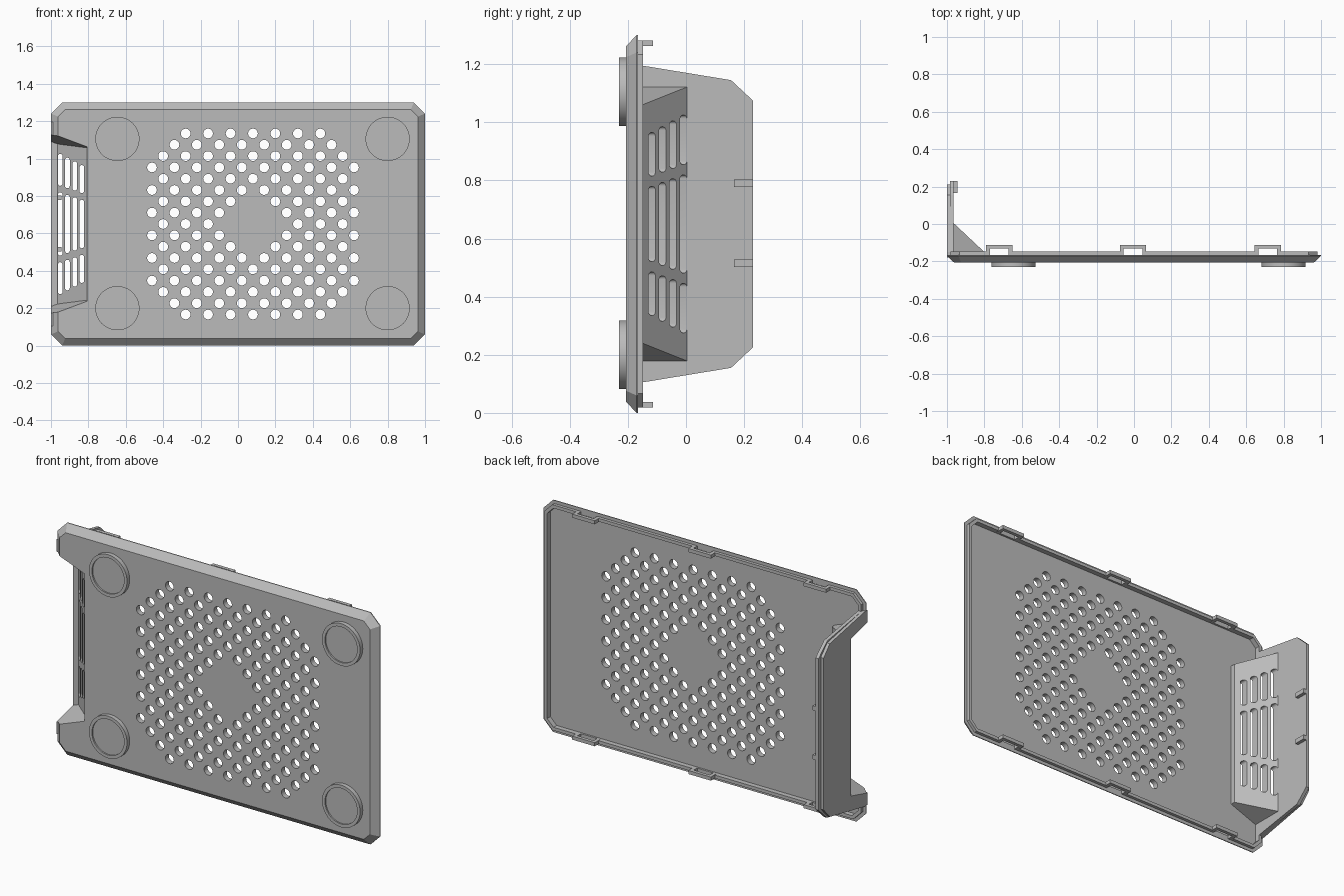
import bpy, bmesh, math

cube = bpy.data.objects.get("Cube")
if cube:
    bpy.data.objects.remove(cube, do_unlink=True)

MID = 0.65          # height of the horizontal mirror plane
grey = bpy.data.materials.new("mid_grey")
grey.use_nodes = True
grey.diffuse_color = (0.5, 0.5, 0.5, 1)
grey.node_tree.nodes["Principled BSDF"].inputs["Base Color"].default_value = (0.5, 0.5, 0.5, 1)


def add_loft(bm, rings):
    """Bridge matching rings of points and cap both ends."""
    loops = [[bm.verts.new(p) for p in ring] for ring in rings]
    n = len(loops[0])
    for a, b in zip(loops, loops[1:]):
        for i in range(n):
            j = (i + 1) % n
            bm.faces.new((a[i], a[j], b[j], b[i]))
    bm.faces.new(loops[0][::-1])
    bm.faces.new(loops[-1])


def make(name, lofts):
    bm = bmesh.new()
    for rings in lofts:
        add_loft(bm, rings)
    bmesh.ops.recalc_face_normals(bm, faces=bm.faces)
    mesh = bpy.data.meshes.new(name)
    bm.to_mesh(mesh)
    bm.free()
    mesh.materials.append(grey)
    ob = bpy.data.objects.new(name, mesh)
    bpy.context.collection.objects.link(ob)
    return ob


def box(x0, x1, y0, y1, z0, z1):
    return [[(x0, y0, z), (x1, y0, z), (x1, y1, z), (x0, y1, z)] for z in (z0, z1)]


def circle(x, y, z, r, n):
    return [(x + r * math.cos(math.tau * i / n), y, z + r * math.sin(math.tau * i / n))
            for i in range(n)]


def cut(ob, *cutters):
    for c in cutters:
        c.hide_render = True
        mod = ob.modifiers.new("cut", "BOOLEAN")
        mod.operation, mod.solver, mod.object = "DIFFERENCE", "EXACT", c
        bpy.context.view_layer.objects.active = ob
        bpy.ops.object.modifier_apply(modifier=mod.name)


def octagon(inset, y):
    w, h, c = 1 - inset, MID - inset, 0.06 - 0.586 * inset
    quarter = [(w, h - c), (w - c, h)]
    pts = quarter + [(-x, z) for x, z in quarter[::-1]]
    pts += [(-x, -z) for x, z in pts]
    return [(x, y, MID + z) for x, z in pts]


# Panel with bevelled rim and raised inner lip
panel = make("panel", [[octagon(*r) for r in (
    (0.038, -0.206), (0, -0.17), (0, -0.165), (0.018, -0.165),
    (0.018, -0.148), (0.036, -0.148), (0.036, -0.176))]])

# Side wall: outer skin and slightly longer inner layer
def wall_rings(x0, x1, trim):
    half = [(-0.18, 0.545), (-0.15, 0.545), (0.155, 0.495 - trim / 2), (0.23 - trim, 0.425)]
    outline = half + [(y, -z) for y, z in half[::-1]]
    return [[(x, y, MID + z) for y, z in outline] for x in (x0, x1)]


wall_skin = make("side_wall_skin", [wall_rings(-1, -0.983, 0.02)])
wall_layer = make("side_wall_inner_layer", [wall_rings(-0.983, -0.964, 0)])
make("wall_tabs", [box(-0.983, -0.945, 0.165, 0.23, MID + z - 0.0125, MID + z + 0.0125)
                   for z in (-0.135, 0.14)])

# Slanted corner pocket with tapered ends
def pocket_rings(plan, taper):
    def half(x, y):
        return 0.41 + 0.375 * (-0.8 - x) - taper * (y + 0.205)
    return [[(x, y, MID + s * half(x, y)) for x, y in plan] for s in (-1, 1)]


pocket = make("vent_pocket", [pocket_rings(
    [(-0.8, -0.185), (-0.8, -0.15), (-0.965, 0.005), (-0.98, 0.005), (-0.98, -0.185)], 0)])
hollow = make("pocket_cutter", [pocket_rings(
    [(-0.806, -0.3), (-0.806, -0.185), (-0.965, -0.035), (-1.1, -0.035), (-1.1, -0.3)], 0.26)])

# Rounded vent slots, three rows that lengthen towards the wall
def slot(x, z0, z1, r=0.0125, n=8):
    arc = [(r * math.cos(math.pi * i / n), r * math.sin(math.pi * i / n)) for i in range(n + 1)]
    pts = [(x + a, z1 - r + b) for a, b in arc] + [(x - a, z0 + r - b) for a, b in arc]
    return [[(px, y, pz) for px, pz in pts] for y in (-0.4, 0.1)]


slots = []
for i in range(4):
    x, h = -0.835 - 0.0385 * i, 0.13 + 0.013 * i
    lo, hi = h + 0.035, 0.315 + 0.02 * i
    slots += [slot(x, MID + a, MID + b) for a, b in ((-h, h), (lo, hi), (-hi, -lo))]
slot_cutter = make("slot_cutter", slots)

# Staggered round vent holes in an octagon with an empty middle
holes = []
for j in range(-8, 9):
    for m in range(-9, 10):
        if (m + j) % 2 == 0 and 2 < abs(m) + abs(j) <= 14:
            holes.append([circle(0.08 + 0.06 * m, y, MID + 0.0605 * j, 0.026, 20)
                          for y in (-0.3, -0.1)])
hole_cutter = make("hole_cutter", holes)

# Snap clips on the top and bottom lips, with gaps in the lip below them
clips, gaps = [], []
for cx in (-0.72, -0.005, 0.715):
    for s in (-1, 1):
        z0, z1 = sorted((MID + s * 0.612, MID + s * 0.632))
        clips.append(box(cx - 0.07, cx + 0.07, -0.132, -0.113, z0, z1))
        for side in (-1, 1):
            a, b = sorted((cx + side * 0.05, cx + side * 0.07))
            clips.append(box(a, b, -0.165, -0.132, z0, z1))
        gaps.append(box(cx - 0.05, cx + 0.05, -0.165, -0.1, z0 - 0.01, z1 + 0.01))
make("snap_clips", clips)
gap_cutter = make("gap_cutter", gaps)

cut(panel, hole_cutter, gap_cutter, hollow)
cut(wall_skin, hollow)
cut(wall_layer, hollow)
cut(pocket, hollow, slot_cutter)
for c in (hollow, slot_cutter, hole_cutter, gap_cutter):
    bpy.data.objects.remove(c, do_unlink=True)

# Round feet with a shallow dish
feet = [make("foot", [[circle(x, y, z, r, 48) for r, y in (
    (0.118, -0.2), (0.118, -0.23), (0.1, -0.23), (0.1, -0.222))]])
    for x in (-0.645, 0.8) for z in (MID - 0.45, MID + 0.455)]

# Smooth the curved sides only
bpy.ops.object.select_all(action="DESELECT")
for ob in feet + [panel, pocket]:
    ob.select_set(True)
bpy.context.view_layer.objects.active = panel
bpy.ops.object.shade_smooth_by_angle(angle=math.radians(30))
